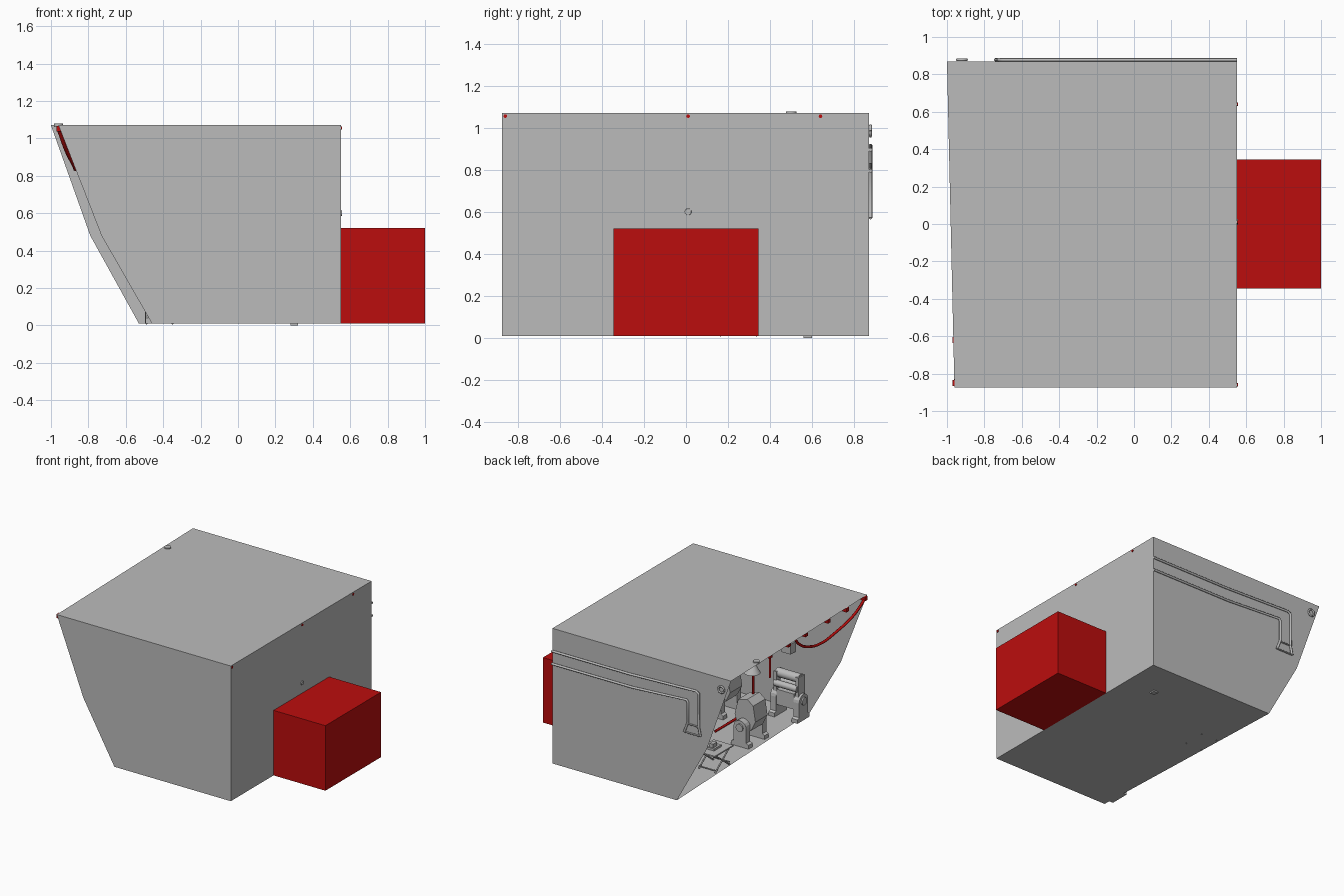
import bpy, bmesh, math
from mathutils import Matrix, Vector

cube = bpy.data.objects.get("Cube")
if cube:
    bpy.data.objects.remove(cube, do_unlink=True)


def material(name, rgb):
    m = bpy.data.materials.new(name)
    m.use_nodes = True
    m.diffuse_color = (*rgb, 1)
    m.node_tree.nodes["Principled BSDF"].inputs["Base Color"].default_value = (*rgb, 1)
    return m


GREY = material("plain grey", (0.5, 0.5, 0.5))
RED = material("signal red", (0.5, 0.004, 0.004))
FLOOR, CEIL = 0.01, 1.07
FRONT, BACK, RIGHT = -0.875, 0.87, 0.55


def finish(name, bm, mat, at=Matrix()):
    me = bpy.data.meshes.new(name)
    bm.transform(at)
    bm.to_mesh(me)
    bm.free()
    me.materials.append(mat)
    ob = bpy.data.objects.new(name, me)
    bpy.context.collection.objects.link(ob)
    return ob


def sheet(name, polygons, mat):
    bm = bmesh.new()
    for poly in polygons:
        bm.faces.new([bm.verts.new(p) for p in poly])
    bmesh.ops.remove_doubles(bm, verts=bm.verts, dist=0.0005)
    return finish(name, bm, mat)


def box(name, centre, size, mat=GREY, at=Matrix()):
    bm = bmesh.new()
    bmesh.ops.create_cube(bm, size=1)
    bm.transform(Matrix.Translation(centre) @ Matrix.Diagonal((*size, 1)))
    return finish(name, bm, mat, at)


def prism(name, outline, x0, x1, mat=GREY, at=Matrix()):
    """Extrude a (y, z) outline along x."""
    bm = bmesh.new()
    face = bm.faces.new([bm.verts.new((x0, y, z)) for y, z in outline])
    ext = bmesh.ops.extrude_face_region(bm, geom=[face])
    moved = [v for v in ext["geom"] if isinstance(v, bmesh.types.BMVert)]
    bmesh.ops.translate(bm, verts=moved, vec=(x1 - x0, 0, 0))
    bmesh.ops.recalc_face_normals(bm, faces=bm.faces)
    return finish(name, bm, mat, at)


def rod(name, a, b, r, mat=GREY, at=Matrix(), r2=None, sides=16):
    a, b = Vector(a), Vector(b)
    bm = bmesh.new()
    bmesh.ops.create_cone(bm, cap_ends=True, segments=sides, radius1=r,
                          radius2=r if r2 is None else r2, depth=(b - a).length)
    turn = (b - a).to_track_quat('Z', 'Y').to_matrix().to_4x4()
    bm.transform(Matrix.Translation((a + b) / 2) @ turn)
    for f in bm.faces:
        f.smooth = len(f.verts) == 4
    return finish(name, bm, mat, at)


def tube(name, points, r, mat, smooth=False):
    cu = bpy.data.curves.new(name, 'CURVE')
    cu.dimensions = '3D'
    cu.bevel_depth, cu.bevel_resolution = r, 2
    cu.use_fill_caps = True
    if smooth:
        sp = cu.splines.new('BEZIER')
        sp.bezier_points.add(len(points) - 1)
        for bp, p in zip(sp.bezier_points, points):
            bp.co = p
            bp.handle_left_type = bp.handle_right_type = 'AUTO'
    else:
        sp = cu.splines.new('POLY')
        sp.points.add(len(points) - 1)
        for bp, p in zip(sp.points, points):
            bp.co = (*p, 1)
    cu.materials.append(mat)
    ob = bpy.data.objects.new(name, cu)
    bpy.context.collection.objects.link(ob)


# Room shell: thin walls, open on the slanted side
def wall(y, slant):
    return [(x, y, z) for x, z in slant + [(RIGHT, CEIL), (RIGHT, FLOOR)]]


front = wall(FRONT, [(-0.46, FLOOR), (-0.73, 0.48), (-0.96, CEIL)])
back = wall(BACK, [(-0.53, FLOOR), (-0.79, 0.48), (-1.0, CEIL)])
sheet("front_wall", [front[::-1]], GREY)
sheet("back_wall", [back], GREY)
sheet("floor", [[front[0], back[0], back[4], front[4]]], GREY)
sheet("ceiling", [[front[2], front[3], back[3], back[2]]], GREY)

# End wall with a doorway into the red annex
D, H, FAR = 0.345, 0.52, 1.0
sheet("end_wall", [[(RIGHT, y, z) for y, z in (
    (FRONT, FLOOR), (-D, FLOOR), (-D, H), (D, H), (D, FLOOR),
    (BACK, FLOOR), (BACK, CEIL), (FRONT, CEIL))]], GREY)
ring = [(-D, FLOOR), (D, FLOOR), (D, H), (-D, H)]
annex = [[(FAR, y, z) for y, z in ring]]
for (y0, z0), (y1, z1) in zip(ring, ring[1:] + ring[:1]):
    annex.append([(RIGHT, y0, z0), (RIGHT, y1, z1), (FAR, y1, z1), (FAR, y0, z0)])
sheet("red_annex", annex, RED)

# Bent trim on the outside of the back wall
y = BACK + 0.008
upper = [(RIGHT, 0.895), (-0.12, 0.895), (-0.7, 0.915), (-0.725, 0.9), (-0.725, 0.64), (-0.74, 0.57)]
lower = [(RIGHT, 0.795), (-0.15, 0.797), (-0.62, 0.825), (-0.63, 0.81), (-0.63, 0.65), (-0.6, 0.57)]
for name, path in (("upper_trim", upper), ("lower_trim", lower)):
    tube(name, [(x, y, z) for x, z in path], 0.009, GREY)
for z, x0, x1 in ((0.64, -0.725, -0.63), (0.57, -0.74, -0.6)):
    tube("trim_end", [(x0, y, z), (x1, y, z)], 0.006, GREY)
circle = [(-0.92 + 0.025 * math.cos(a), y, 0.985 + 0.025 * math.sin(a))
          for a in [math.tau * i / 20 for i in range(21)]]
tube("round_fitting", circle, 0.007, GREY)


# Machines: two arched feet carrying a tilted housing and roller
def machine(x, y, angle, hooded):
    at = Matrix.Translation((x, y, FLOOR)) @ Matrix.Rotation(angle, 4, 'Z')
    arch = [(-0.075, 0), (0.075, 0), (0.075, 0.03), (0.055, 0.04)]
    arch += [(0.055 * math.cos(a), 0.15 + 0.055 * math.sin(a))
             for a in [math.pi * i / 8 for i in range(9)]]
    arch += [(-0.055, 0.04), (-0.075, 0.03)]
    for s in (-1, 1):
        prism("machine_foot", arch, s * 0.1 - 0.025, s * 0.1 + 0.025, at=at)
        rod("machine_pivot", (s * 0.12, 0, 0.15), (s * 0.135, 0, 0.15), 0.03, at=at)
    if hooded:
        hood = [(-0.05, 0.12), (0.06, 0.12), (0.1, 0.2), (0.08, 0.32),
                (0.03, 0.36), (-0.05, 0.34), (-0.08, 0.22)]
        prism("machine_housing", hood, -0.075, 0.075, at=at)
    else:
        box("machine_bed", (0, 0, 0.15), (0.15, 0.1, 0.12), at=at)
        for s in (-1, 1):
            box("machine_arm", (s * 0.095, 0, 0.26), (0.025, 0.08, 0.16), at=at)
        for dy, z, r in ((0, 0.32, 0.035), (-0.03, 0.25, 0.025), (0.035, 0.25, 0.025)):
            rod("machine_roller", (-0.1, dy, z), (0.1, dy, z), r, at=at)


machine(-0.38, -0.25, math.pi / 2, True)
machine(-0.37, -0.75, 0, False)
machine(0.05, -0.55, math.pi / 2, True)

# Folding table with crossed legs and a small tool on top
T = Matrix.Translation((-0.42, 0.25, FLOOR))
box("table_top", (0, 0, 0.14), (0.17, 0.23, 0.01), at=T)
for s in (-1, 1):
    for e in (-1, 1):
        rod("table_leg", (s * 0.07, e * 0.09, 0), (s * 0.07, -e * 0.09, 0.135), 0.006, at=T, sides=8)
    rod("table_brace", (-0.07, s * 0.09, 0.02), (0.07, s * 0.09, 0.02), 0.005, at=T, sides=8)
box("tool_base", (0, 0, 0.153), (0.06, 0.09, 0.016), at=T)
box("tool_head", (0, 0.01, 0.175), (0.03, 0.05, 0.03), at=T)

# Hanging lamp and doorway lamp
rod("lamp_shade", (-0.4, -0.25, 0.55), (-0.4, -0.25, 0.62), 0.06, r2=0.02)
rod("lamp_cord", (-0.4, -0.25, 0.62), (-0.4, -0.25, CEIL), 0.005, sides=8)
rod("doorway_lamp", (0.5, 0.01, 0.6), (0.556, 0.01, 0.6), 0.025, r2=0.015)
box("wall_box", (-0.3, -0.84, 0.5), (0.08, 0.06, 0.08))

# Red supply lines
tube("hanging_hose", [(-0.96, -0.85, 1.05), (-0.92, -0.76, 0.94), (-0.88, -0.6, 0.86),
                      (-0.87, -0.43, 0.835), (-0.88, -0.25, 0.88), (-0.92, -0.08, 0.98),
                      (-0.95, 0, 1.05)], 0.01, RED, True)
for y in (-0.85, -0.62, -0.39, -0.11, 0.1, 0.33):
    box("hose_clip", (-0.95, y, 1.052), (0.04, 0.03, 0.03), RED)
for y in (-0.86, 0.01, 0.64):
    tube("ceiling_pipe", [(-0.9, y, 1.055), (RIGHT + 0.005, y, 1.055)], 0.009, RED)
tube("cross_pipe", [(0.38, FRONT, 1.055), (0.38, 0.64, 1.055)], 0.009, RED)
tube("floor_pipe", [(-0.1, -0.6, 0.02), (-0.1, -0.22, 0.02)], 0.009, RED)
for x, y in ((-0.38, -0.29), (-0.28, -0.64)):
    tube("drop_pipe", [(x, y, 0.33), (x, y, 1.06)], 0.008, RED)

# Underside drain and roof bump
box("drain_plate", (0.3, 0.58, 0.005), (0.04, 0.04, 0.01))
rod("roof_bump", (-0.96, 0.5, CEIL - 0.01), (-0.96, 0.5, CEIL + 0.008), 0.025)
